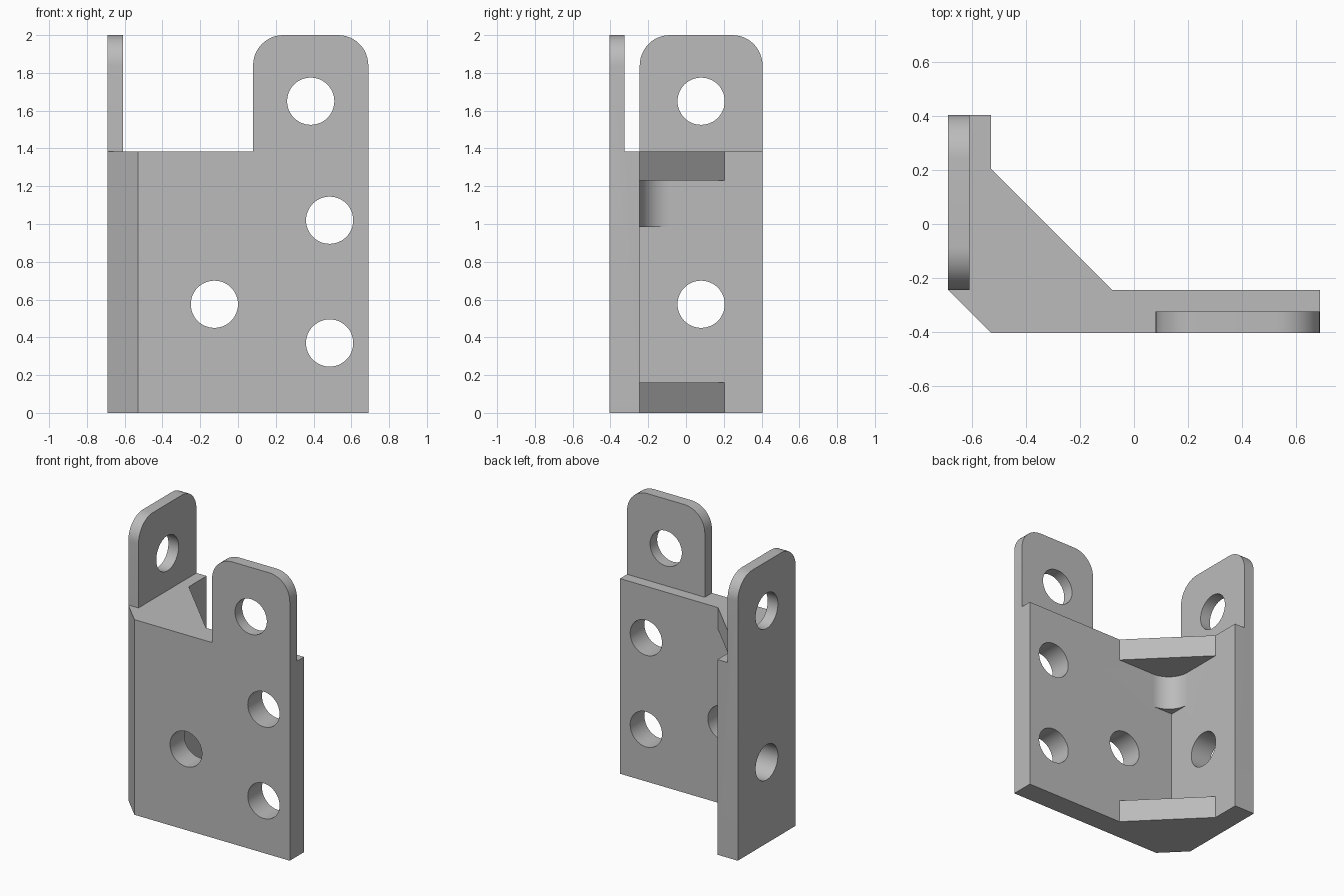
import bpy, bmesh, math
from mathutils import Matrix, Vector

cube = bpy.data.objects.get("Cube")
if cube:
    bpy.data.objects.remove(cube, do_unlink=True)

# Main dimensions
HX, HY = 0.69, 0.405          # half width and half depth
IN_X, IN_Y = -0.53, -0.245    # inner faces of the two legs
BODY_TOP, TAB_TOP = 1.385, 2.0
TAB = 0.08                    # tab thickness
GUSSET = 0.45                 # gusset leg length
FILLET = 0.16
HOLE_R = 0.125
FAR = 1.5                     # cutter overshoot


def make_object(name, bm):
    bmesh.ops.recalc_face_normals(bm, faces=bm.faces)
    mesh = bpy.data.meshes.new(name)
    bm.to_mesh(mesh)
    bm.free()
    obj = bpy.data.objects.new(name, mesh)
    bpy.context.collection.objects.link(obj)
    return obj


def prism(name, plan, z0, z1):
    """Extrude a plan outline from z0 up to z1."""
    bm = bmesh.new()
    face = bm.faces.new([bm.verts.new((x, y, z0)) for x, y in plan])
    ext = bmesh.ops.extrude_face_region(bm, geom=[face])
    verts = [v for v in ext["geom"] if isinstance(v, bmesh.types.BMVert)]
    bmesh.ops.translate(bm, verts=verts, vec=(0, 0, z1 - z0))
    return make_object(name, bm)


def rect(x0, y0, x1, y1):
    return [(x0, y0), (x1, y0), (x1, y1), (x0, y1)]


def cylinder(name, centre, axis):
    bm = bmesh.new()
    turn = Vector((0, 0, 1)).rotation_difference(Vector(axis)).to_matrix().to_4x4()
    bmesh.ops.create_cone(bm, cap_ends=True, segments=48, radius1=HOLE_R,
                          radius2=HOLE_R, depth=0.5,
                          matrix=Matrix.Translation(centre) @ turn)
    return make_object(name, bm)


def cut(target, cutter):
    """Subtract the cutter, then discard it."""
    cutter.hide_render = True
    bpy.context.view_layer.objects.active = target
    mod = target.modifiers.new("cut", 'BOOLEAN')
    mod.operation, mod.solver, mod.object = 'DIFFERENCE', 'EXACT', cutter
    bpy.ops.object.modifier_apply(modifier=mod.name)
    bpy.data.objects.remove(cutter, do_unlink=True)


# Angle block: two legs, chamfered outer corner, gusseted inner corner
bracket = prism("corner_bracket", [
    (-HX, IN_Y), (IN_X, -HY), (HX, -HY), (HX, IN_Y),
    (IN_X + GUSSET, IN_Y), (IN_X, IN_Y + GUSSET), (IN_X, HY), (-HX, HY)],
    0, TAB_TOP)

# Pocket between the gussets, with a concave fillet under the upper one
cut(bracket, prism("pocket", rect(IN_X, IN_Y, FAR, FAR), 0.16, 0.985))
arc = [(IN_X + FILLET * (1 - math.cos(a)), IN_Y + FILLET * (1 - math.sin(a)))
       for a in (math.pi / 2 * i / 16 for i in range(17))]
cut(bracket, prism("fillet_pocket", arc + [(FAR, IN_Y), (FAR, FAR), (IN_X, FAR)],
                   0.5, 1.23))

# Clear the space around the two thin tabs
cut(bracket, prism("tab_inside", rect(-HX + TAB, -HY + TAB, FAR, FAR), BODY_TOP, 3))
cut(bracket, prism("tab_gap", rect(-FAR, -FAR, 0.08, IN_Y), BODY_TOP, 3))

# Round the upper corners of the tabs
bm = bmesh.new()
bm.from_mesh(bracket.data)
bmesh.ops.remove_doubles(bm, verts=bm.verts, dist=0.0005)
bmesh.ops.dissolve_limit(bm, angle_limit=math.radians(1),
                         verts=bm.verts, edges=bm.edges)
corners = [e for e in bm.edges
           if all(v.co.z > TAB_TOP - 0.01 for v in e.verts)
           and e.calc_length() < TAB * 1.5]
bmesh.ops.bevel(bm, geom=corners, offset=0.16, segments=12, profile=0.5,
                affect='EDGES')
bm.to_mesh(bracket.data)
bm.free()

# Bolt holes through the front leg and the side leg
for x, z in ((0.385, 1.65), (0.485, 1.02), (0.485, 0.37), (-0.125, 0.575)):
    cut(bracket, cylinder("front_hole", (x, -HY, z), (0, 1, 0)))
for z in (1.65, 0.575):
    cut(bracket, cylinder("side_hole", (-HX, 0.08, z), (1, 0, 0)))

# Plain grey finish
grey = bpy.data.materials.new("plain_grey")
grey.use_nodes = True
colour = (0.5, 0.5, 0.5, 1)
grey.diffuse_color = colour
grey.node_tree.nodes["Principled BSDF"].inputs["Base Color"].default_value = colour
bracket.data.materials.clear()
bracket.data.materials.append(grey)

bpy.ops.object.select_all(action='DESELECT')
bracket.select_set(True)
bpy.context.view_layer.objects.active = bracket
bpy.ops.object.shade_smooth_by_angle(angle=math.radians(30))
